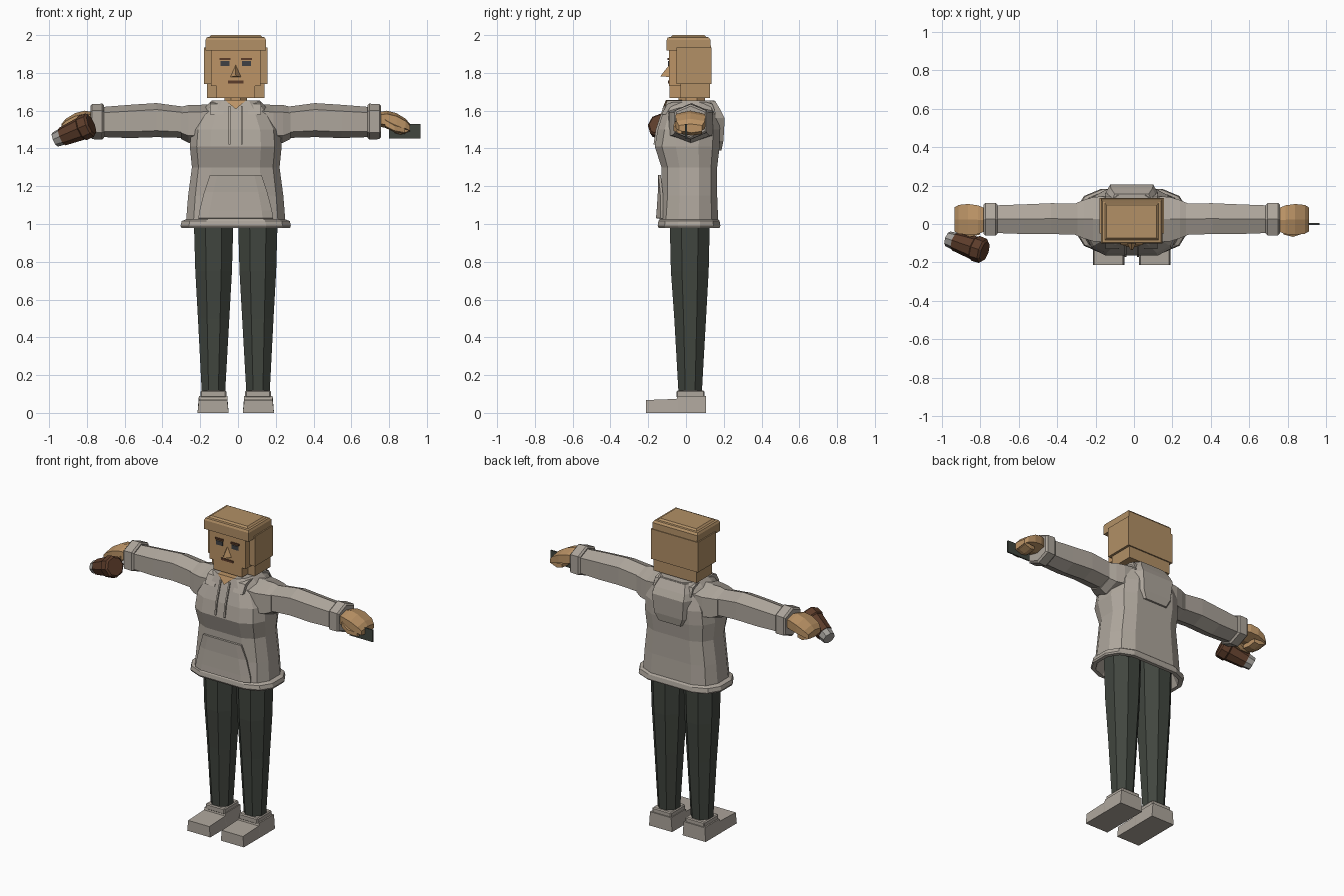
import bpy, bmesh, math
from mathutils import Vector

if "Cube" in bpy.data.objects:
    bpy.data.objects.remove(bpy.data.objects["Cube"])

CX = -0.012  # body centre line


def material(name, rgb):
    m = bpy.data.materials.new(name)
    lin = [((c / 255 + 0.055) / 1.055) ** 2.4 for c in rgb]
    m.diffuse_color = (*lin, 1)
    m.use_nodes = True
    m.node_tree.nodes["Principled BSDF"].inputs["Base Color"].default_value = m.diffuse_color
    return m


SKIN = material("skin tan", (188, 148, 102))
HAIR = material("hair tan", (178, 144, 102))
GREY = material("warm grey cloth", (174, 166, 156))
PANTS = material("dark trousers", (65, 70, 63))
BROWN = material("dark brown", (92, 60, 42))
EYE = material("eye slate", (62, 64, 68))
SILVER = material("silver base", (160, 157, 152))


def finish(name, bm, mat):
    bmesh.ops.recalc_face_normals(bm, faces=bm.faces)
    me = bpy.data.meshes.new(name)
    bm.to_mesh(me)
    bm.free()
    me.materials.append(mat)
    ob = bpy.data.objects.new(name, me)
    bpy.context.collection.objects.link(ob)
    return ob


def loft(name, rings, mat):
    """Skin a list of equal-length point rings and cap both ends."""
    bm = bmesh.new()
    vs = [[bm.verts.new(p) for p in r] for r in rings]
    n = len(vs[0])
    for a, b in zip(vs, vs[1:]):
        for i in range(n):
            j = (i + 1) % n
            bm.faces.new((a[i], a[j], b[j], b[i]))
    bm.faces.new(vs[0])
    bm.faces.new(vs[-1])
    return finish(name, bm, mat)


def box(name, x0, x1, y0, y1, z0, z1, mat, bevel=0):
    rings = [[(x0, y0, z), (x1, y0, z), (x1, y1, z), (x0, y1, z)] for z in (z0, z1)]
    ob = loft(name, rings, mat)
    if bevel:
        mod = ob.modifiers.new("bevel", "BEVEL")
        mod.width = bevel
        mod.segments = 1
    return ob


def body_ring(z, w, y0, y1):
    """Twelve-sided torso section."""
    q = [(1, .35), (.85, .78), (.55, 1)]
    quad = q + [(-a, b) for a, b in reversed(q)]
    pts = quad + [(-a, -b) for a, b in quad]
    c, d = (y0 + y1) / 2, (y1 - y0) / 2
    return [(CX + a * w, c + b * d, z) for a, b in pts]


def oct_ring(cx, cy, z, rx, ry):
    k = 1 / math.cos(math.pi / 8)
    return [(cx + rx * k * math.cos(math.pi / 8 + i * math.pi / 4),
             cy + ry * k * math.sin(math.pi / 8 + i * math.pi / 4), z) for i in range(8)]


def arm_ring(x, cy, cz, ry, rz):
    """Six-sided section across the arm, with ridges on top and below."""
    return [(x, cy + ry * a, cz + rz * b) for a, b in
            ((0, 1), (1, .62), (1, -.62), (0, -1), (-1, -.62), (-1, .62))]


# Jumper: inner lining, hem, body and collar in one skin
BODY = [(1.025, .262, -.14, .17), (1.15, .252, -.13, .165), (1.3, .232, -.13, .165),
        (1.41, .243, -.165, .178), (1.5, .235, -.15, .18), (1.58, .19, -.125, .17),
        (1.625, .155, -.11, .16), (1.655, .125, -.1, .15)]
HEM = [(1.12, .2, -.1, .13), (.98, .265, -.125, .155), (.98, .288, -.145, .178),
       (.99, .292, -.15, .182), (1.015, .286, -.146, .178)]
loft("jumper", [body_ring(*r) for r in HEM + BODY], GREY)


def front_y(x, z):
    """Depth of the jumper front at x, z."""
    for a, b in zip(BODY, BODY[1:]):
        if z <= b[0]:
            t = (z - a[0]) / (b[0] - a[0])
            _, w, y0, y1 = [p + (q - p) * t for p, q in zip(a, b)]
            break
    u, c, d = abs(x - CX) / w, (y0 + y1) / 2, (y1 - y0) / 2
    f = 1 if u < .55 else 1 - .22 * (u - .55) / .3
    return c - f * d


# Front pocket that hugs the belly
bm = bmesh.new()
rows = []
for z, hw in ((1.03, .195), (1.07, .19), (1.17, .165), (1.26, .135)):
    xs = [CX + hw * s for s in (-1, -.72, 0, .72, 1)]
    rows.append([bm.verts.new((x, front_y(x, z) - .012, z)) for x in xs])
for a, b in zip(rows, rows[1:]):
    for i in range(4):
        bm.faces.new((a[i], a[i + 1], b[i + 1], b[i]))
pocket = finish("pocket", bm, GREY)
pocket.modifiers.new("thickness", "SOLIDIFY").thickness = .014
pocket.modifiers["thickness"].offset = 0

# Folded hood on the back
loft("hood", [[(CX + s * w, y, z) for s, y in ((-1, y0), (-.8, y1), (.8, y1), (1, y0))]
              for z, w, y0, y1 in ((1.39, .095, .165, .188), (1.44, .125, .165, .198),
                                   (1.56, .14, .155, .205), (1.6, .135, .13, .185),
                                   (1.65, .11, .11, .155))], GREY)

# Collar flaps, drawstrings, neck and open collar
for s in (-1, 1):
    x = CX + s * .1
    loft("collar_flap", [[(x - .035, y0, z), (x + .035, y0, z), (x + .035, y1, z), (x - .035, y1, z)]
                         for z, y0, y1 in ((1.58, -.13, .16), (1.635, -.1, .14), (1.645, -.07, .11))], GREY)
    x = CX + s * .032
    loft("drawstring", [[(x - .005, y, z), (x + .005, y, z), (x + .005, y + .03, z), (x - .005, y + .03, z)]
                        for z, y in ((1.42, -.172), (1.5, -.16), (1.58, -.134), (1.625, -.118))], GREY)
loft("neck", [oct_ring(CX, .03, 1.58, .062, .07), oct_ring(CX, .03, 1.69, .06, .07)], SKIN)
loft("open_collar", [[(CX - .058, y0, 1.657), (CX, y1, 1.608), (CX + .058, y0, 1.657)]
                     for y0, y1 in ((-.106, -.126), (-.02, -.02))], SKIN)

# Sleeves, shoulder panels and cuffs, mirrored about the centre line
for s in (-1, 1):
    def arm(name, rows, mat=GREY):
        loft(name, [arm_ring(CX + s * x, *r) for x, *r in rows], mat)
    arm("shoulder", [(.13, .025, 1.54, .12, .095), (.2, .025, 1.53, .115, .1),
                     (.25, .025, 1.53, .1, .1), (.29, .025, 1.535, .083, .085)])
    arm("sleeve", [(.26, .025, 1.537, .082, .082), (.42, .028, 1.55, .08, .09),
                   (.56, .025, 1.543, .077, .088), (.7, .025, 1.54, .072, .08)])
    arm("cuff", [(.697, .025, 1.542, .075, .085), (.707, .025, 1.542, .085, .095),
                 (.76, .025, 1.542, .085, .093), (.77, .025, 1.542, .075, .082)])
    # Hand with curled fingers and a thumb
    arm("hand", [(.75, .022, 1.553, .055, .038), (.8, .022, 1.555, .075, .045),
                 (.85, .024, 1.545, .08, .042), (.9, .024, 1.525, .075, .032),
                 (.922, .024, 1.508, .062, .022)], SKIN)
    arm("thumb", [(.79, -.035, 1.535, .02, .025), (.84, -.045, 1.508, .022, .022),
                  (.895, -.03, 1.495, .018, .018)], SKIN)
    arm("curled_fingers", [(.84, .03, 1.495, .05, .018), (.875, .03, 1.49, .055, .022),
                           (.915, .03, 1.505, .055, .022)], SKIN)

# Flat handset held in one hand
box("handset", .8, .965, -.004, .004, 1.452, 1.53, PANTS)

# Eight-sided cup held in the other hand
P, Q = Vector((-.78, -.142, 1.526)), Vector((-.968, -.077, 1.447))
AX = (Q - P).normalized()
U = AX.cross(Vector((0, 0, 1))).normalized()
V = AX.cross(U)


def cup(name, rows, mat):
    loft(name, [[P + (Q - P) * t + r * (U * math.cos(a) + V * math.sin(a))
                 for a in (i * math.pi / 4 for i in range(8))] for t, r in rows], mat)


cup("cup_lid", [(-.02, .055), (.03, .066), (.24, .068), (.28, .06)], BROWN)
cup("cup_body", [(.25, .062), (.8, .05)], BROWN)
cup("cup_base", [(.78, .046), (1, .04)], SILVER)

# Legs, ankle cuffs and shoes
for s in (-1, 1):
    loft("trouser_leg", [oct_ring(CX + s * x, cy, z, rx, ry) for z, x, cy, rx, ry in
                         ((.11, .118, .022, .062, .062), (.5, .117, .022, .083, .084),
                          (.75, .117, .02, .097, .1), (1.1, .117, .02, .107, .108))], PANTS)
    x = CX + s * .118
    box("ankle_cuff", x - .068, x + .068, -.05, .098, .08, .118, GREY, .006)
    xs = CX + s * .12
    loft("shoe", [[(xs + a * .08, y, z) for a, z in ((-1.03, 0), (1.03, 0), (.94, h), (-.94, h))]
                  for y, h in ((-.212, .068), (-.05, .074), (-.045, .09), (.105, .09))], GREY)

# Head: face, jaw and nose
box("face", -.142, .118, -.09, .1, 1.73, 1.95, SKIN)
box("jaw", -.115, .091, -.088, .08, 1.668, 1.74, SKIN)
loft("nose", [[(CX - .029, -.089, 1.778), (CX + .029, -.089, 1.778), (CX, -.089, 1.842)],
              [(CX - .006, -.135, 1.782), (CX + .006, -.135, 1.782), (CX, -.13, 1.79)]], SKIN)

# Hair: back, side panels and cap
box("hair_back", -.165, .141, -.03, .128, 1.667, 1.94, HAIR)
box("hair_sides", -.18, .156, -.05, .136, 1.742, 1.935, HAIR)
loft("hair_cap", [[(CX + a * hx, (y0 if b < 0 else y1), z) for a, b in ((-1, -1), (1, -1), (1, 1), (-1, 1))]
                  for z, hx, y0, y1 in ((1.918, .16, -.102, .132), (1.975, .16, -.102, .13),
                                        (1.988, .153, -.096, .12), (1.99, .14, -.082, .108),
                                        (2.0, .13, -.072, .098))], HAIR)

# Painted face plates
for s in (-1, 1):
    x = CX + s * .056
    box("eye", x - .024, x + .024, -.094, -.088, 1.836, 1.862, EYE)
    box("eyebrow", x - .029, x + .029, -.097, -.089, 1.869, 1.88, BROWN)
box("mouth", CX - .042, CX + .042, -.095, -.088, 1.745, 1.759, BROWN)
